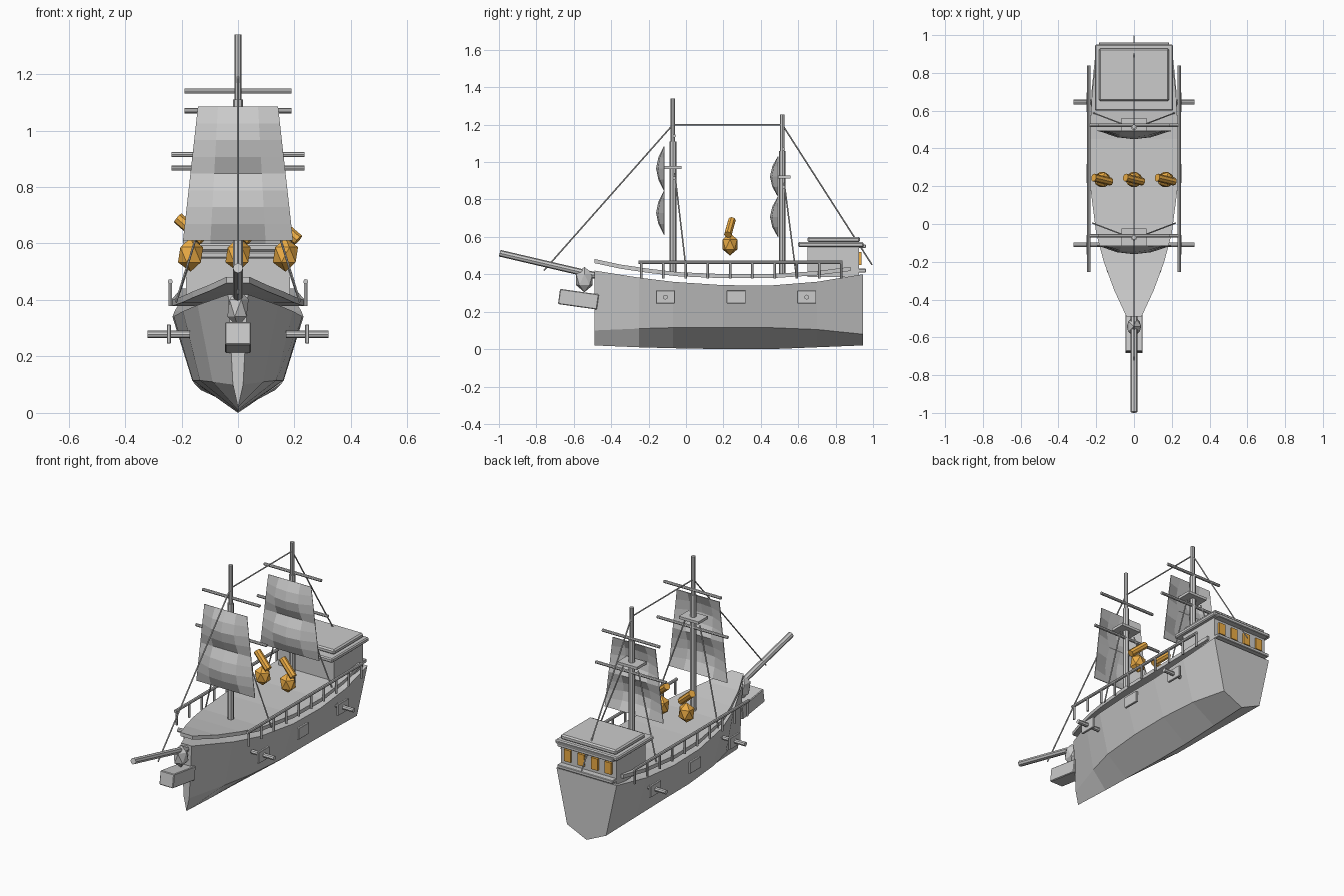
import bpy, bmesh, math
from mathutils import Vector

if "Cube" in bpy.data.objects:
    bpy.data.objects.remove(bpy.data.objects["Cube"])

orange = bpy.data.materials.new("orange")
orange.diffuse_color = (0.85, 0.42, 0.06, 1)
orange.use_nodes = True
orange.node_tree.nodes["Principled BSDF"].inputs["Base Color"].default_value = orange.diffuse_color


def finish(name, bm, mat=None):
    bmesh.ops.recalc_face_normals(bm, faces=bm.faces)
    me = bpy.data.meshes.new(name)
    bm.to_mesh(me)
    bm.free()
    ob = bpy.data.objects.new(name, me)
    bpy.context.collection.objects.link(ob)
    if mat:
        me.materials.append(mat)
    return ob


def box(name, x, y, z, bevel=0, mat=None):
    """Box from (min, max) ranges."""
    bm = bmesh.new()
    bmesh.ops.create_cube(bm, size=1)
    for v in bm.verts:
        v.co = [r[0] + (c + 0.5) * (r[1] - r[0]) for c, r in zip(v.co, (x, y, z))]
    if bevel:
        bmesh.ops.bevel(bm, geom=bm.edges[:], offset=bevel, segments=1, affect='EDGES')
    return finish(name, bm, mat)


def rod(name, a, b, r, sides=8, mat=None):
    """Cylinder between two points."""
    a, b = Vector(a), Vector(b)
    bm = bmesh.new()
    bmesh.ops.create_cone(bm, cap_ends=True, segments=sides, radius1=r, radius2=r, depth=(b - a).length)
    ob = finish(name, bm, mat)
    ob.location = (a + b) / 2
    ob.rotation_euler = (b - a).to_track_quat('Z', 'Y').to_euler()
    return ob


def ball(name, loc, scale, mat=None):
    bm = bmesh.new()
    bmesh.ops.create_icosphere(bm, subdivisions=1, radius=1)
    for v in bm.verts:
        v.co = Vector([c * s for c, s in zip(v.co, scale)]) + Vector(loc)
    return finish(name, bm, mat)


def loft(name, rings):
    """Closed solid through matching cross-sections."""
    bm = bmesh.new()
    rows = [[bm.verts.new(p) for p in ring] for ring in rings]
    n = len(rows[0])
    for r0, r1 in zip(rows, rows[1:]):
        for i in range(n):
            j = (i + 1) % n
            bm.faces.new((r0[i], r0[j], r1[j], r1[i]))
    bm.faces.new(rows[0])
    bm.faces.new(rows[-1])
    return finish(name, bm)


# Hull: y, top half width, top z, chine half width, chine z, keel z
stations = [(-0.49, 0.035, 0.42, 0.018, 0.10, 0.02), (-0.25, 0.143, 0.382, 0.09, 0.11, 0.01),
            (-0.07, 0.195, 0.36, 0.135, 0.115, 0.005), (0.2, 0.228, 0.342, 0.16, 0.115, 0.0),
            (0.45, 0.232, 0.34, 0.162, 0.115, 0.0), (0.7, 0.225, 0.36, 0.155, 0.105, 0.01),
            (0.945, 0.2, 0.4, 0.13, 0.08, 0.02)]
loft("hull", [[(-w, y, t), (-c, y, cz), (0, y, k), (c, y, cz), (w, y, t)]
              for y, w, t, c, cz, k in stations])

# Deck slab following the sheer above the hull
deck = [(-0.49, 0.04, 0.482), (-0.35, 0.105, 0.452), (-0.2, 0.16, 0.43), (-0.05, 0.2, 0.412),
        (0.2, 0.232, 0.401), (0.45, 0.236, 0.401), (0.7, 0.222, 0.417), (0.88, 0.2, 0.44)]
loft("deck", [[(-w, y, z), (-w, y, z - 0.022), (w, y, z - 0.022), (w, y, z)] for y, w, z in deck])

# Stern cabin with stepped roof
box("cabin", (-0.185, 0.185), (0.65, 0.925), (0.385, 0.555))
box("roof_plate", (-0.207, 0.207), (0.6, 0.95), (0.546, 0.572), 0.006)
box("roof_top", (-0.185, 0.185), (0.65, 0.93), (0.57, 0.6), 0.008)
for z in (0.42, 0.55):
    box("stern_moulding", (-0.185, 0.185), (0.92, 0.962), (z - 0.01, z + 0.01), 0.003)
for x in (-0.135, -0.045, 0.045, 0.135):
    box("stern_window", (x - 0.022, x + 0.022), (0.92, 0.937), (0.45, 0.52), 0, orange)

# Masts with yards, top platform, sail and shrouds
masts = [("main", -0.07, 0.4, 1.34, 1.11, (1.14, 0.915), 0.97, -0.118, (1.085, 0.61)),
         ("mizzen", 0.515, 0.39, 1.255, 1.06, (1.07, 0.867), 0.92, 0.495, (1.03, 0.6))]
for name, y, z0, z1, zm, yards, zp, ys, (st, sb) in masts:
    rod(name + "_mast", (0, y, z0), (0, y, zm), 0.018)
    rod(name + "_topmast", (0, y, zm - 0.05), (0, y, z1), 0.0125)
    for z, w in zip(yards, (0.19, 0.235)):
        rod(name + "_yard", (-w, y + 0.007, z), (w, y + 0.007, z), 0.009)
    box(name + "_platform", (-0.065, 0.065), (y - 0.045, y + 0.045), (zp - 0.008, zp + 0.008))
    bm = bmesh.new()
    grid = []
    for i in range(9):
        t = i / 8
        belly = abs(math.sin(2 * math.pi * t))
        w = 0.142 + 0.053 * t
        grid.append([bm.verts.new((u * w, ys - 0.042 * (1 - u * u) * belly, st + (sb - st) * t))
                     for u in (-1, -0.5, 0, 0.5, 1)])
    for r0, r1 in zip(grid, grid[1:]):
        for j in range(4):
            bm.faces.new((r0[j], r0[j + 1], r1[j + 1], r1[j]))
    sail = finish(name + "_sail", bm)
    solid = sail.modifiers.new("thickness", 'SOLIDIFY')
    solid.thickness = 0.004
    for s in (-1, 1):
        rod(name + "_shroud", (s * 0.05, y + 0.01, zp - 0.03), (s * 0.22, y + 0.075, 0.39), 0.004, 6)

# Stays running from bow to stern
for a, b in (((-0.76, 0.42), (-0.07, 1.2)), ((-0.07, 1.2), (0.515, 1.2)), ((0.515, 1.2), (0.995, 0.45))):
    rod("stay", (0, *a), (0, *b), 0.004, 6)

# Bowsprit, figurehead and beak
rod("bowsprit", (0, -0.47, 0.39), (0, -0.996, 0.513), 0.018)
ball("figurehead", (0, -0.543, 0.372), (0.042, 0.052, 0.068))
beak = box("beak", (-0.046, 0.046), (-0.105, 0.105), (-0.041, 0.041), 0.004)
beak.location = (0, -0.575, 0.267)
beak.rotation_euler.x = math.radians(-8)

# Railings, gun ports and cannons on both sides
for s in (-1, 1):
    rod("rail", (s * 0.24, -0.255, 0.465), (s * 0.24, 0.838, 0.465), 0.009)
    for i in range(10):
        y = -0.24 + i * 0.119
        rod("rail_post", (s * 0.24, y, 0.378), (s * 0.24, y, 0.465), 0.007, 6)
    for y in (-0.11, 0.268, 0.645):
        x = sorted((s * 0.238, s * 0.252))
        box("gun_port", x, (y - 0.051, y + 0.051), (0.245, 0.313), 0.002)
        if y != 0.268:
            rod("cannon", (s * 0.17, y, 0.278), (s * 0.32, y, 0.278), 0.013)

# Orange lanterns floating over the deck, each with a slanted bar
for x in (-0.168, 0, 0.168):
    ball("lantern", (x, 0.235, 0.56), (0.05, 0.046, 0.06), orange)
    rod("lantern_bar", (x - 0.045, 0.246, 0.69), (x + 0.045, 0.224, 0.612), 0.021, 8, orange)
